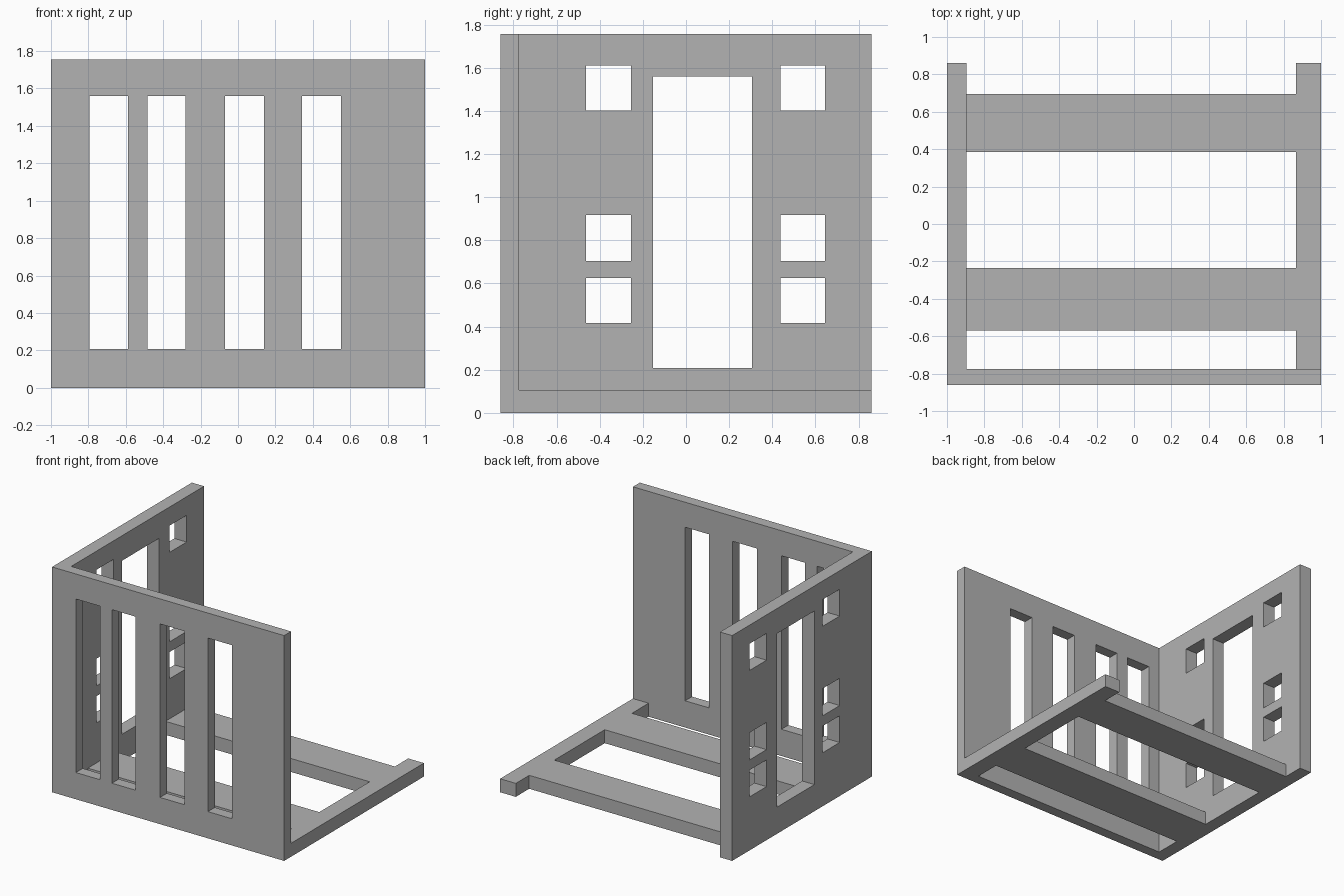
import bpy
import bmesh
import math
from mathutils import Matrix, Vector

cube = bpy.data.objects.get("Cube")
if cube:
    bpy.data.objects.remove(cube, do_unlink=True)

HALF_X, HALF_Y, HEIGHT = 1.0, 0.86, 1.755
FRONT_IN = -0.775    # inner face of the front panel
SIDE_IN = -0.895     # inner face of the side panel
RAIL_IN = 0.865      # inner face of the long base rail
BASE_TOP = 0.105
MARGIN = 0.05        # how far cutters reach past a surface

grey = bpy.data.materials.new("plain grey")
grey.use_nodes = True
colour = (0.45, 0.45, 0.45, 1)
grey.diffuse_color = colour
grey.node_tree.nodes["Principled BSDF"].inputs["Base Color"].default_value = colour


def box(name, xs, ys, zs):
    """Box object spanning the given ranges."""
    bm = bmesh.new()
    lo, hi = (Vector(p) for p in zip(xs, ys, zs))
    bmesh.ops.create_cube(bm, size=1, matrix=Matrix.Translation((lo + hi) / 2)
                          @ Matrix.Diagonal((*(hi - lo), 1)))
    mesh = bpy.data.meshes.new(name)
    bm.to_mesh(mesh)
    bm.free()
    mesh.materials.append(grey)
    obj = bpy.data.objects.new(name, mesh)
    bpy.context.collection.objects.link(obj)
    return obj


def combine(target, other, operation):
    """Apply a boolean and discard the helper."""
    mod = target.modifiers.new(operation, "BOOLEAN")
    mod.operation, mod.solver, mod.object = operation, "EXACT", other
    bpy.context.view_layer.objects.active = target
    bpy.ops.object.modifier_apply(modifier=mod.name)
    bpy.data.objects.remove(other, do_unlink=True)


# Solid walls and base slab, fused into one corner frame
frame = box("corner_frame", (-HALF_X, HALF_X), (-HALF_Y, FRONT_IN), (0, HEIGHT))
side = box("side_panel", (-HALF_X, SIDE_IN), (-HALF_Y, HALF_Y), (0, HEIGHT))
base = box("base_frame", (-HALF_X, HALF_X), (-HALF_Y, HALF_Y), (0, BASE_TOP))
combine(frame, side, "UNION")
combine(frame, base, "UNION")

# Gaps between the base cross rails, the last one open at the back
for gap in ((FRONT_IN, -0.57), (-0.235, 0.385), (0.695, HALF_Y + MARGIN)):
    cutter = box("base_gap", (SIDE_IN, RAIL_IN), gap, (-MARGIN, BASE_TOP + MARGIN))
    combine(frame, cutter, "DIFFERENCE")

# Tall slots in the front panel
for left, right in ((-0.795, -0.587), (-0.485, -0.28), (-0.07, 0.14), (0.343, 0.55)):
    cutter = box("front_slot", (left, right),
                 (-HALF_Y - MARGIN, FRONT_IN + MARGIN), (0.208, 1.56))
    combine(frame, cutter, "DIFFERENCE")

# Doorway and two columns of square windows in the side panel
through = (-HALF_X - MARGIN, SIDE_IN + MARGIN)
combine(frame, box("doorway", through, (-0.152, 0.307), (0.208, 1.56)), "DIFFERENCE")
for ys in ((-0.463, -0.255), (0.437, 0.645)):
    for zs in ((0.417, 0.625), (0.705, 0.917), (1.402, 1.61)):
        combine(frame, box("window", through, ys, zs), "DIFFERENCE")

# Merge leftover coplanar faces
bm = bmesh.new()
bm.from_mesh(frame.data)
bmesh.ops.remove_doubles(bm, verts=bm.verts, dist=0.0001)
bmesh.ops.dissolve_limit(bm, angle_limit=math.radians(1), verts=bm.verts, edges=bm.edges)
bm.to_mesh(frame.data)
bm.free()
